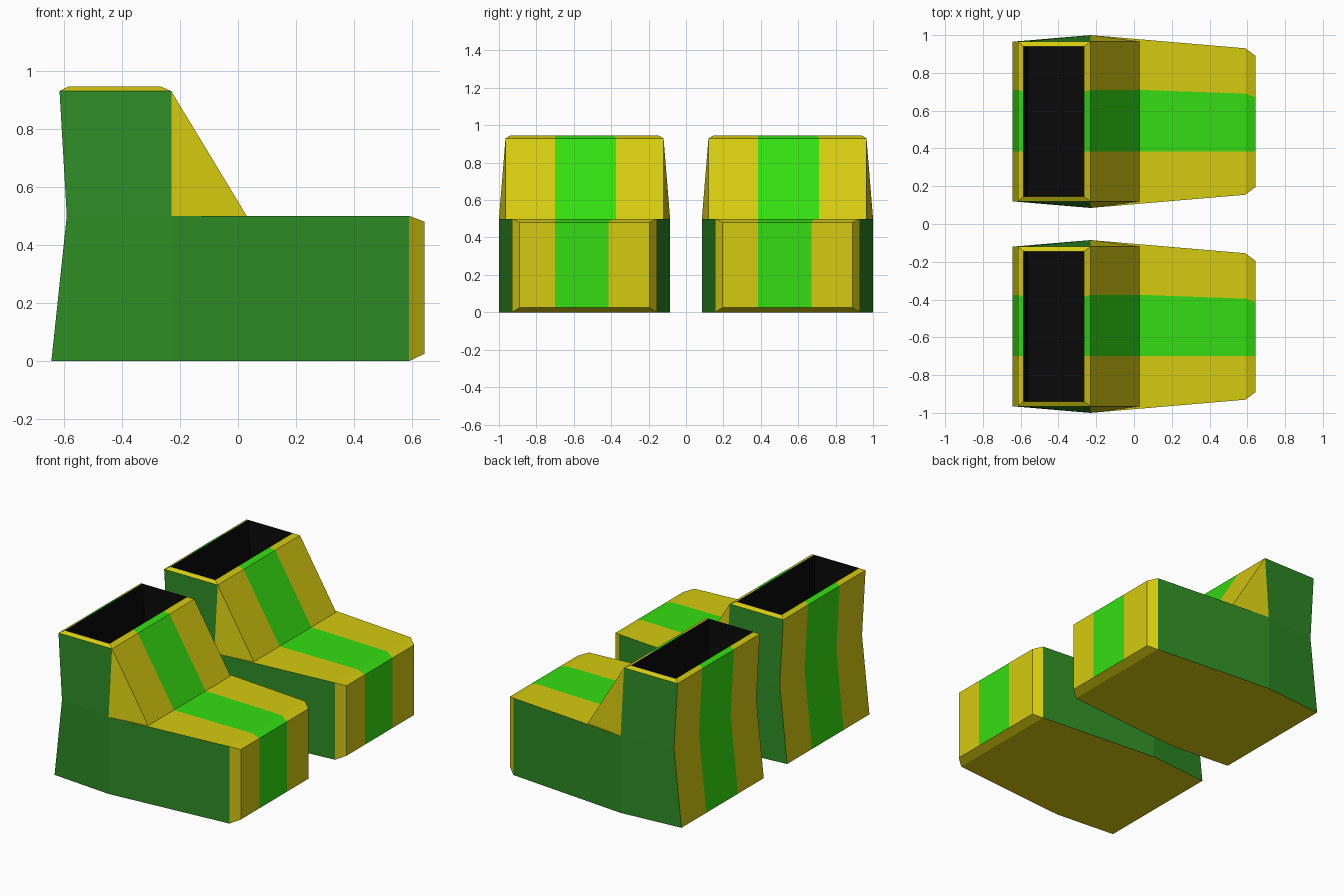
import bpy, bmesh

if "Cube" in bpy.data.objects:
    bpy.data.objects.remove(bpy.data.objects["Cube"])

def material(name, rgb):
    m = bpy.data.materials.new(name)
    m.diffuse_color = (*rgb, 1)
    m.use_nodes = True
    m.node_tree.nodes["Principled BSDF"].inputs["Base Color"].default_value = m.diffuse_color
    return m

MATS = [material("yellow", (0.67, 0.59, 0.005)), material("lime", (0.035, 0.73, 0.006)),
        material("dark_green", (0.027, 0.26, 0.018)), material("black", (0.003, 0.003, 0.003))]
YELLOW, LIME, GREEN, BLACK = range(4)

# Cross rows of the boot: x, z, inner y, stripe start, stripe end, outer y
ROWS = {
    "heel":      (-0.643, 0.0,   0.12,  0.385, 0.71, 0.965),
    "ankle":     (-0.59,  0.5,   0.12,  0.385, 0.71, 0.965),
    "rim_back":  (-0.615, 0.93,  0.12,  0.385, 0.71, 0.965),
    "lip_back":  (-0.585, 0.945, 0.145, 0.385, 0.70, 0.94),
    "lip_front": (-0.265, 0.945, 0.145, 0.385, 0.70, 0.94),
    "rim_front": (-0.23,  0.93,  0.12,  0.385, 0.71, 0.965),
    "instep":    (0.03,   0.5,   0.12,  0.385, 0.71, 0.965),
    "toe_top":   (0.59,   0.5,   0.155, 0.385, 0.69, 0.93),
    "face_top":  (0.643,  0.48,  0.195, 0.385, 0.67, 0.89),
    "face_low":  (0.643,  0.025, 0.195, 0.385, 0.67, 0.89),
}

def build_boot(name, dy):
    bm = bmesh.new()
    vert = lambda x, y, z: bm.verts.new((x, y + dy, z))

    def face(verts, mat):
        bm.faces.new(verts).material_index = mat

    r = {k: [vert(x, y, z) for y in ys] for k, (x, z, *ys) in ROWS.items()}

    # Striped panels: back, rim, shin slope, foot top, toe
    for a, b in (("heel", "ankle"), ("ankle", "rim_back"), ("rim_back", "lip_back"),
                 ("lip_front", "rim_front"), ("rim_front", "instep"), ("instep", "toe_top"),
                 ("toe_top", "face_top"), ("face_top", "face_low")):
        for i in range(3):
            face((r[a][i], r[a][i + 1], r[b][i + 1], r[b][i]), LIME if i == 1 else YELLOW)

    # Side walls, with the widest section below the front of the shaft
    mid_low, toe_low, floor_back, floor_front = [], [], [], []
    for i, y_mid, y_toe in ((0, 0.085, 0.155), (3, 1.0, 0.93)):
        p = {k: v[i] for k, v in r.items()}
        m0, m1 = vert(-0.23, y_mid, 0), vert(-0.23, y_mid, 0.5)
        t0 = vert(0.59, y_toe, 0)
        face((p["heel"], m0, m1, p["ankle"]), GREEN)
        face((p["ankle"], m1, p["rim_front"], p["rim_back"]), GREEN)
        face((m0, t0, p["toe_top"], m1), GREEN)
        face((m1, p["instep"], p["rim_front"]), YELLOW)
        face((m1, p["toe_top"], p["instep"]), YELLOW)
        face((t0, p["face_low"], p["face_top"], p["toe_top"]), YELLOW)
        face((p["rim_back"], p["rim_front"], p["lip_front"], p["lip_back"]), YELLOW)
        # Inside wall of the opening
        y_in = ROWS["lip_back"][2 + i]
        fb, ff = vert(-0.56, y_in, 0.5), vert(-0.265, y_in, 0.5)
        face((p["lip_back"], p["lip_front"], ff, fb), BLACK)
        mid_low.append(m0)
        toe_low.append(t0)
        floor_back.append(fb)
        floor_front.append(ff)

    # Rest of the opening
    face(r["lip_back"] + floor_back[::-1], BLACK)
    face(r["lip_front"] + floor_front[::-1], BLACK)
    face(floor_back + floor_front[::-1], BLACK)

    # Sole and its front bevel
    face(r["heel"] + [mid_low[1], toe_low[1], toe_low[0], mid_low[0]], YELLOW)
    face(r["face_low"] + toe_low[::-1], YELLOW)

    bmesh.ops.recalc_face_normals(bm, faces=bm.faces[:])
    mesh = bpy.data.meshes.new(name)
    bm.to_mesh(mesh)
    bm.free()
    for m in MATS:
        mesh.materials.append(m)
    bpy.context.collection.objects.link(bpy.data.objects.new(name, mesh))

build_boot("left_boot", 0.0)
build_boot("right_boot", -1.085)
